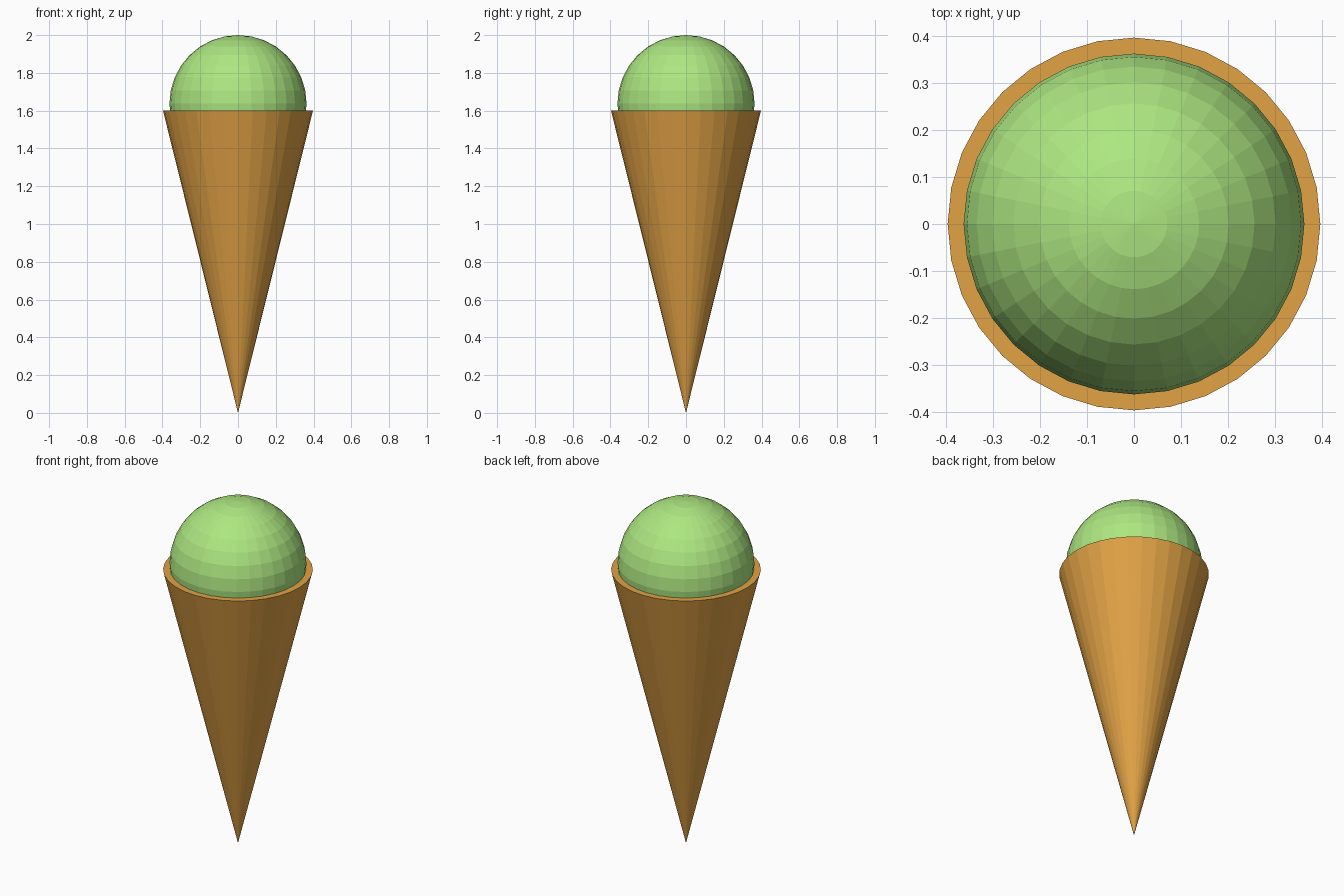
import bpy
from math import pi

if "Cube" in bpy.data.objects:
    bpy.data.objects.remove(bpy.data.objects["Cube"])


def paint(obj, name, color):
    mat = bpy.data.materials.new(name)
    mat.diffuse_color = color
    mat.use_nodes = True
    mat.node_tree.nodes["Principled BSDF"].inputs["Base Color"].default_value = mat.diffuse_color
    obj.data.materials.append(mat)


RIM_Z, RIM_R = 1.6, 0.397
SCOOP_R = 0.363

# Wafer cone: tip down, closed flat top
bpy.ops.mesh.primitive_cone_add(vertices=32, radius1=0, radius2=RIM_R,
                                depth=RIM_Z, location=(0, 0, RIM_Z / 2))
cone = bpy.context.object
cone.name = "wafer_cone"
paint(cone, "wafer_orange", (0.75, 0.36, 0.06, 1))

# Scoop: faceted ball sunk into the cone's top
bpy.ops.mesh.primitive_uv_sphere_add(segments=32, ring_count=16, radius=SCOOP_R,
                                     location=(0, 0, 2 - SCOOP_R))
scoop = bpy.context.object
scoop.name = "scoop"
paint(scoop, "scoop_green", (0.42, 0.80, 0.22, 1))
